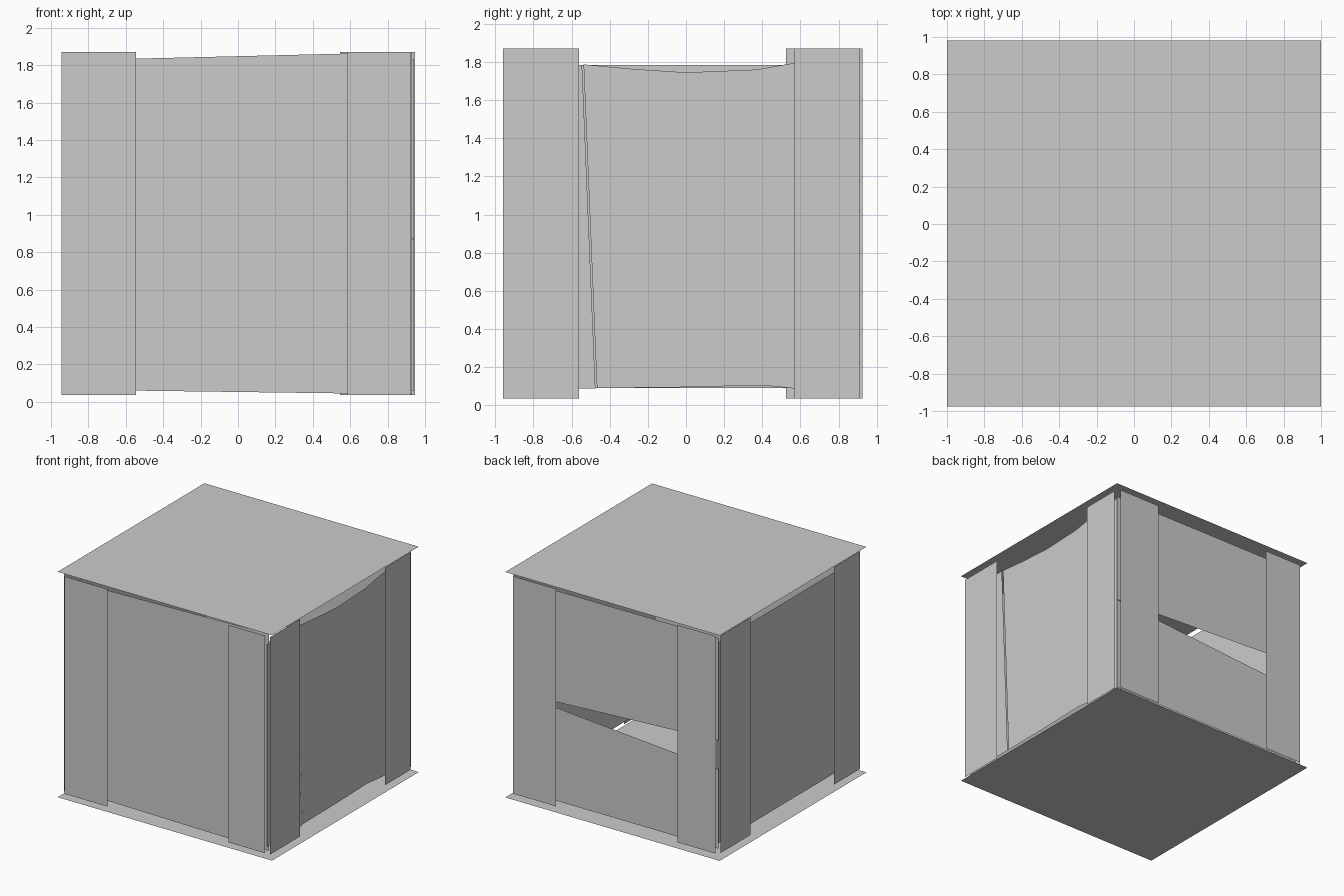
import bpy
from math import pi
from mathutils import Matrix, Vector

cube = bpy.data.objects.get("Cube")
if cube:
    bpy.data.objects.remove(cube, do_unlink=True)

# One plain grey for every sheet
grey = bpy.data.materials.new("plain grey")
grey.use_nodes = True
colour = (0.6, 0.6, 0.6, 1)
grey.diffuse_color = colour
grey.node_tree.nodes["Principled BSDF"].inputs["Base Color"].default_value = colour


def sheet(name, points):
    """Single flat polygon."""
    mesh = bpy.data.meshes.new(name)
    mesh.from_pydata(points, [], [range(len(points))])
    mesh.materials.append(grey)
    obj = bpy.data.objects.new(name, mesh)
    bpy.context.collection.objects.link(obj)
    return obj


def wall_sheet(name, turn, depth, outline):
    """Upright sheet; outline is (across, height) as seen from outside."""
    spin = Matrix.Rotation(turn * pi / 2, 3, "Z")
    return sheet(name, [spin @ Vector((u, -depth, z)) for u, z in outline])


def rectangle(u0, u1, z0, z1):
    return [(u0, z0), (u1, z0), (u1, z1), (u0, z1)]


# Lid and base
for name, z in (("top_plate", 1.90), ("bottom_plate", 0.0)):
    points = [(x, y, z) for x, y in rectangle(-1, 1, -0.975, 0.98)]
    sheet(name, points if z else points[::-1])

# Corner strips: side, depth, wide strip range, narrow strip range
strips = [
    ("front", 0.96, (-0.945, -0.545), (0.585, 0.925)),
    ("left", 0.97, (-0.96, -0.56), (0.57, 0.912)),
    ("back", 0.955, (-0.945, -0.545), (0.588, 0.945)),
    ("right", 0.97, (-0.925, -0.525), (0.585, 0.935)),
]
for turn, (side, depth, wide, narrow) in enumerate(strips):
    wall_sheet(side + "_wide_strip", turn, depth, rectangle(*wide, 0.037, 1.87))
    wall_sheet(side + "_narrow_strip", turn, depth, rectangle(*narrow, 0.037, 1.87))

# Front panel, slightly tapered
wall_sheet("front_panel", 0, 0.915,
           [(-0.94, 0.065), (0.93, 0.04), (0.93, 1.87), (-0.94, 1.825)])

# Left panel with sagging top edge, split by a thin slanted slit
wall_sheet("left_panel_sliver", 1, 0.93,
           [(-0.94, 0.085), (-0.475, 0.088), (-0.545, 1.785), (-0.94, 1.79)])
wall_sheet("left_panel", 1, 0.925,
           [(-0.467, 0.09), (0, 0.095), (0.4, 0.105), (0.57, 0.088), (0.9, 0.07),
            (0.9, 1.83), (0.57, 1.795), (0.37, 1.76), (0, 1.745), (-0.3, 1.765),
            (-0.537, 1.787)])

# Back panels with a wedge-shaped opening between them
wall_sheet("back_lower_panel", 2, 0.91,
           [(-0.94, 0.06), (0.94, 0.06), (0.94, 0.729), (-0.94, 0.871)])
wall_sheet("back_upper_panel", 2, 0.91,
           [(-0.94, 0.874), (0.94, 0.971), (0.94, 1.835), (-0.94, 1.83)])

# Right panel
wall_sheet("right_panel", 3, 0.92, rectangle(-0.91, 0.935, 0.09, 1.785))
